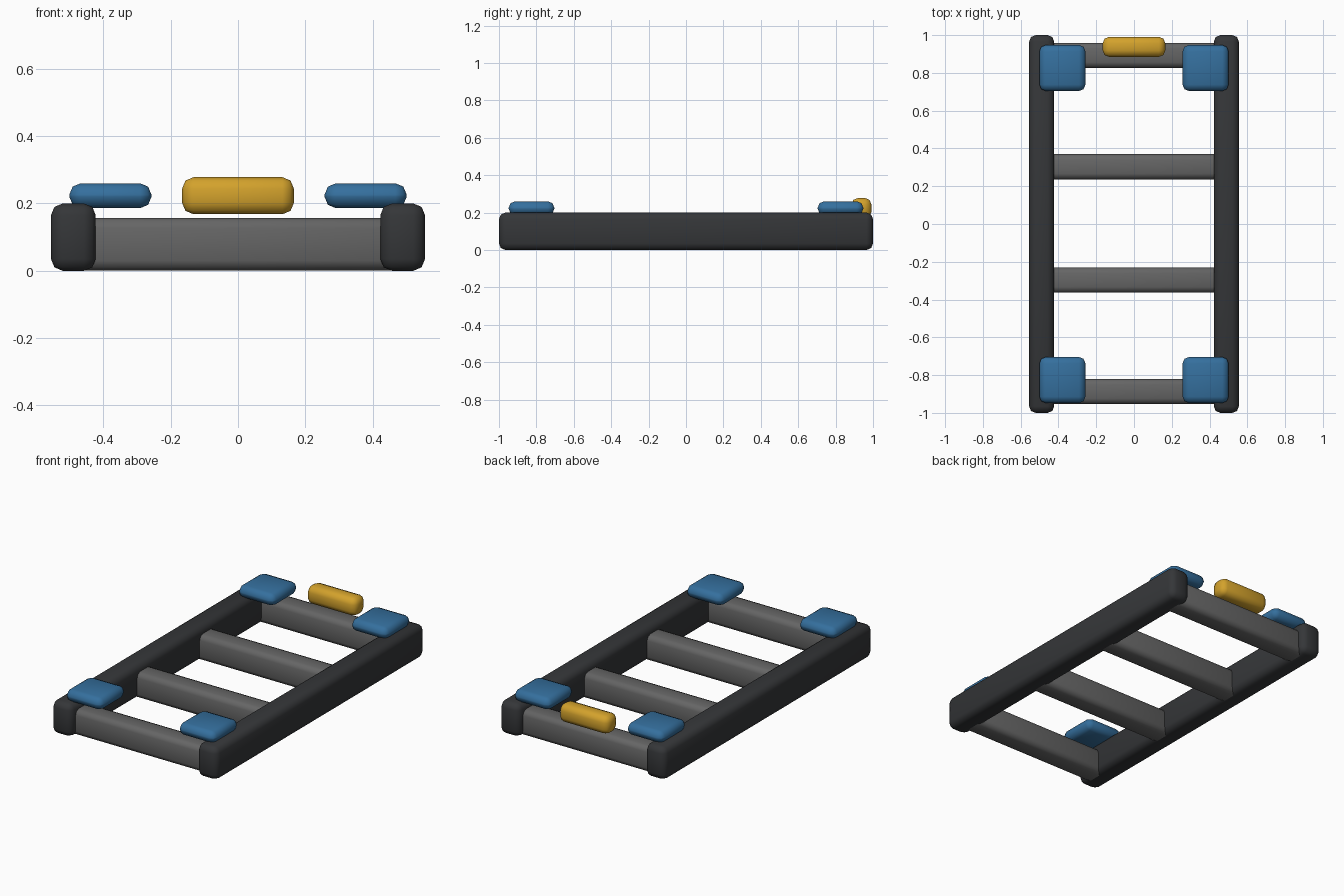
import bpy, math

if "Cube" in bpy.data.objects:
    bpy.data.objects.remove(bpy.data.objects["Cube"])


def material(name, rgb):
    m = bpy.data.materials.new(name)
    m.diffuse_color = (*rgb, 1)
    m.use_nodes = True
    m.node_tree.nodes["Principled BSDF"].inputs["Base Color"].default_value = m.diffuse_color
    return m


DARK = material("dark_rail", (0.035, 0.037, 0.04))
GREY = material("mid_grey", (0.13, 0.13, 0.13))
BLUE = material("blue_pad", (0.035, 0.16, 0.34))
GOLD = material("gold", (0.65, 0.36, 0.025))


def rounded_box(name, center, size, mat, radius=0.03):
    bpy.ops.mesh.primitive_cube_add(size=1, location=center)
    ob = bpy.context.object
    ob.name = name
    ob.scale = size
    bpy.ops.object.transform_apply(location=False, rotation=False, scale=True)
    bev = ob.modifiers.new("rounding", "BEVEL")
    bev.width = radius
    bev.segments = 2
    bpy.ops.object.modifier_apply(modifier=bev.name)
    bpy.ops.object.shade_smooth_by_angle(angle=math.radians(50))
    ob.data.materials.append(mat)
    return ob


# Long side rails
for side, sx in (("left", -1), ("right", 1)):
    rounded_box(f"{side}_rail", (sx * 0.489, 0, 0.1), (0.133, 2, 0.2), DARK, 0.035)

    # Mounting pads at each end
    for end, sy in (("front", -1), ("back", 1)):
        rounded_box(f"{end}_{side}_pad", (sx * 0.379, sy * 0.826, 0.223),
                    (0.244, 0.244, 0.074), BLUE, 0.034)

# Cross members running into the rails
for i, y in enumerate((-0.887, -0.297, 0.303, 0.893)):
    rounded_box(f"cross_member_{i + 1}", (0, y, 0.079), (0.98, 0.133, 0.156), GREY)

# Rear block
rounded_box("rear_block", (0, 0.938, 0.223), (0.332, 0.106, 0.11), GOLD, 0.034)
